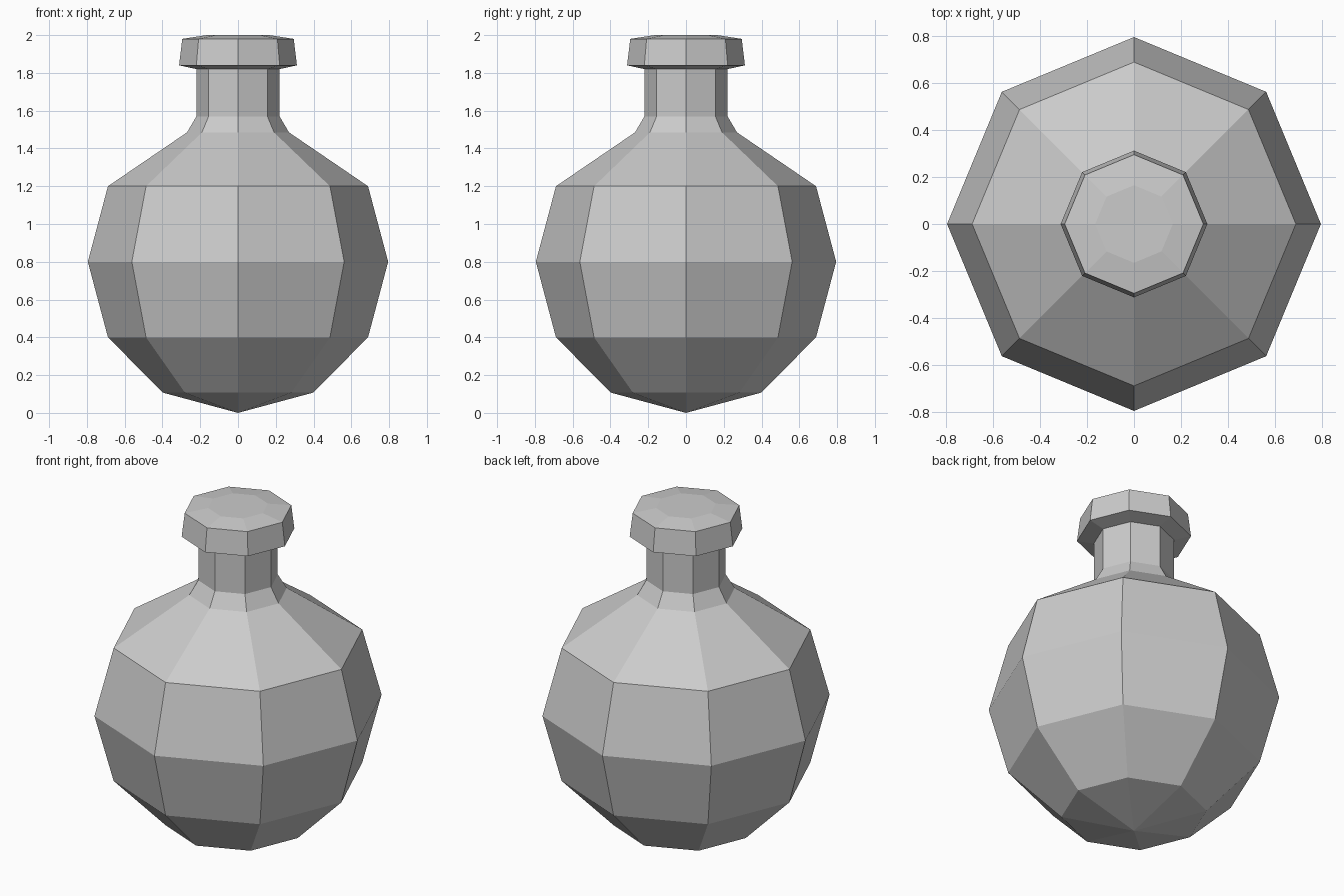
import bpy, bmesh
from math import sin, cos, pi, radians

if "Cube" in bpy.data.objects:
    bpy.data.objects.remove(bpy.data.objects["Cube"])

SIDES = 8


def lathe(name, profile, cap_top=False):
    """Revolve (radius, z) points into a faceted octagonal solid."""
    bm = bmesh.new()
    rings = []
    for r, z in profile:
        if r == 0:
            rings.append([bm.verts.new((0, 0, z))] * SIDES)
        else:
            rings.append([bm.verts.new((r * cos(2 * pi * i / SIDES), r * sin(2 * pi * i / SIDES), z))
                          for i in range(SIDES)])
    for low, high in zip(rings, rings[1:]):
        for i in range(SIDES):
            j = (i + 1) % SIDES
            corners = (low[i], low[j], high[j], high[i])
            bm.faces.new(list(dict.fromkeys(corners)))
    if cap_top:
        bm.faces.new(rings[-1])
    mesh = bpy.data.meshes.new(name)
    bm.to_mesh(mesh)
    bm.free()
    obj = bpy.data.objects.new(name, mesh)
    bpy.context.collection.objects.link(obj)
    return obj


# Round flask: low-poly sphere up to the shoulder, then the neck
R = 0.795
globe = [(0, 0.0)]
globe += [(R * sin(radians(a)), 0.8 - 0.8 * cos(radians(a))) for a in (30, 60, 90, 120)]
neck = [(0.27, 1.485), (0.22, 1.57), (0.22, 1.82)]
lathe("flask_body", globe + neck)

# Flared lip with a shallow, closed top
lathe("flask_lip", [(0.22, 1.82), (0.312, 1.84), (0.295, 1.98), (0.165, 2.0)], cap_top=True)
